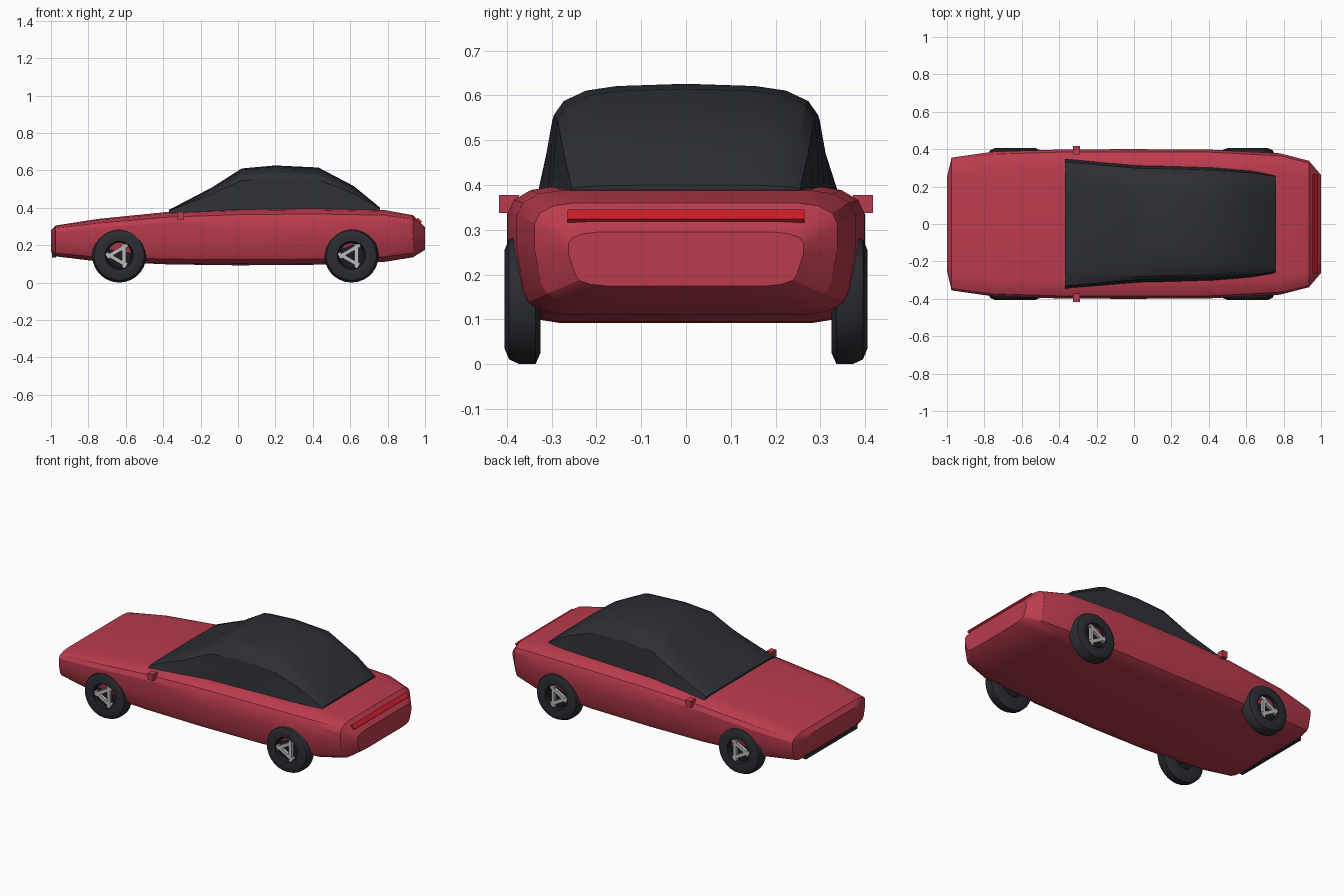
import bpy, bmesh, math
from mathutils import Matrix, Vector

if "Cube" in bpy.data.objects:
    bpy.data.objects.remove(bpy.data.objects["Cube"], do_unlink=True)


def material(name, r, g, b):
    m = bpy.data.materials.new(name)
    m.use_nodes = True
    m.diffuse_color = (r, g, b, 1)
    m.node_tree.nodes["Principled BSDF"].inputs["Base Color"].default_value = (r, g, b, 1)
    return m


RED = material("red paint", 0.5, 0.045, 0.075)
GLASS = material("dark glass", 0.027, 0.029, 0.037)
RUBBER = material("tyre black", 0.024, 0.026, 0.032)
HUB = material("hub black", 0.012, 0.012, 0.015)
SILVER = material("wheel silver", 0.5, 0.5, 0.5)
LAMP = material("tail lamp red", 0.6, 0.012, 0.025)


def finish(name, bm, *mats, angle=25):
    bmesh.ops.recalc_face_normals(bm, faces=bm.faces)
    mesh = bpy.data.meshes.new(name)
    bm.to_mesh(mesh)
    bm.free()
    for m in mats:
        mesh.materials.append(m)
    ob = bpy.data.objects.new(name, mesh)
    bpy.context.collection.objects.link(ob)
    bpy.ops.object.select_all(action="DESELECT")
    ob.select_set(True)
    bpy.context.view_layer.objects.active = ob
    bpy.ops.object.shade_smooth_by_angle(angle=math.radians(angle))
    return ob


def loft(bm, rings, caps=True):
    """Bridge closed rings of points, with optional end caps."""
    loops = [[bm.verts.new(p) for p in ring] for ring in rings]
    for a, b in zip(loops, loops[1:]):
        for i in range(len(a)):
            j = (i + 1) % len(a)
            bm.faces.new((a[i], a[j], b[j], b[i]))
    if caps:
        bm.faces.new(loops[0])
        bm.faces.new(loops[-1])


def box(name, size, matrix, mat):
    bm = bmesh.new()
    bmesh.ops.create_cube(bm, size=1)
    bmesh.ops.scale(bm, vec=size, verts=bm.verts)
    bmesh.ops.transform(bm, matrix=matrix, verts=bm.verts)
    return finish(name, bm, mat)


# Body: rounded sections from nose to tail (x, half width, bottom, top)
def body_section(x, w, low, high):
    ry, rz = w * 0.26, (high - low) * 0.2
    ring = []
    for quadrant in range(4):
        sy = 1 if quadrant in (0, 3) else -1
        top = quadrant < 2
        tuck = 0 if top else 0.015
        cz = high - rz if top else low + rz
        for step in range(4):
            a = math.radians(90 * quadrant + 30 * step)
            ring.append((x, sy * (w - ry - tuck) + ry * math.cos(a), cz + rz * math.sin(a)))
        if quadrant in (1, 3):
            ring.append((x, sy * w, (low + high) / 2 + 0.01))
            if quadrant == 1:
                continue
    return ring


body = bmesh.new()
loft(body, [body_section(*s) for s in (
    (-1.0, 0.25, 0.165, 0.28), (-0.975, 0.355, 0.14, 0.305),
    (-0.75, 0.387, 0.113, 0.34), (-0.37, 0.399, 0.097, 0.378),
    (0.0, 0.4, 0.092, 0.393), (0.4, 0.398, 0.095, 0.397),
    (0.78, 0.378, 0.11, 0.388), (0.935, 0.338, 0.135, 0.36),
    (1.0, 0.262, 0.175, 0.295))])
finish("body", body, RED)


# Cabin: arched glass shell (x, half width, height of roof)
def cabin_section(x, w, high):
    base = 0.37
    half = [(1, 0), (0.985, 0.2), (0.95, 0.73), (0.88, 0.85), (0.72, 0.94), (0.5, 0.98)]
    side = [(w * y, base + (high - base) * z) for y, z in half]
    return [(x, y, z) for y, z in side + [(0, high)] + [(-y, z) for y, z in reversed(side)]]


cabin = bmesh.new()
loft(cabin, [cabin_section(*s) for s in (
    (-0.37, 0.348, 0.388), (-0.14, 0.328, 0.508), (0.02, 0.314, 0.61),
    (0.2, 0.31, 0.626), (0.43, 0.303, 0.615), (0.62, 0.288, 0.515),
    (0.76, 0.268, 0.4))])
finish("cabin", cabin, GLASS)

# Wheels: turned tyre with a recessed hub and three crossing spokes
PROFILE = [(0.065, 0.378), (0.076, 0.4), (0.11, 0.405), (0.134, 0.395), (0.145, 0.372),
           (0.145, 0.336), (0.12, 0.325), (0.07, 0.325), (0.06, 0.34)]
R = 0.145
for end, cx in (("front", -0.635), ("rear", 0.607)):
    for side, s in (("left", 1), ("right", -1)):
        bm = bmesh.new()
        n = 28
        loft(bm, [[(cx + r * math.cos(math.tau * i / n), s * y, R + r * math.sin(math.tau * i / n))
                   for i in range(n)] for r, y in PROFILE])
        for f in bm.faces:
            c = f.calc_center_median()
            f.material_index = int(math.hypot(c.x - cx, c.z - R) < 0.073)
        finish(f"{end}_{side}_tyre", bm, RUBBER, HUB, angle=40)

        bm = bmesh.new()
        for k in range(3):
            turn = Matrix.Rotation(math.tau * k / 3, 4, "Y")
            for size, offset in (((0.02, 0.018, 0.098), (0.026, 0, 0.012)),
                                 ((0.034, 0.016, 0.02), (0.03, 0, 0.052))):
                made = bmesh.ops.create_cube(bm, size=1)["verts"]
                bmesh.ops.scale(bm, vec=size, verts=made)
                bmesh.ops.translate(bm, vec=offset, verts=made)
                bmesh.ops.transform(bm, matrix=turn, verts=made)
        bmesh.ops.translate(bm, vec=(cx, s * 0.386, R), verts=bm.verts)
        finish(f"{end}_{side}_spokes", bm, SILVER)

# Door mirrors
for side, s in (("left", 1), ("right", -1)):
    box(f"{side}_mirror", (0.036, 0.045, 0.04), Matrix.Translation((-0.307, s * 0.395, 0.358)), RED)

# Tail lamp strip lying on the sloping tail
tilt = Matrix.Rotation(math.radians(45), 4, "Y")
box("tail_lamp", (0.03, 0.53, 0.012), Matrix.Translation((0.968, 0, 0.331)) @ tilt, LAMP)

# Lower front lip
box("front_lip", (0.022, 0.5, 0.03), Matrix.Translation((-0.984, 0, 0.15)), RUBBER)
